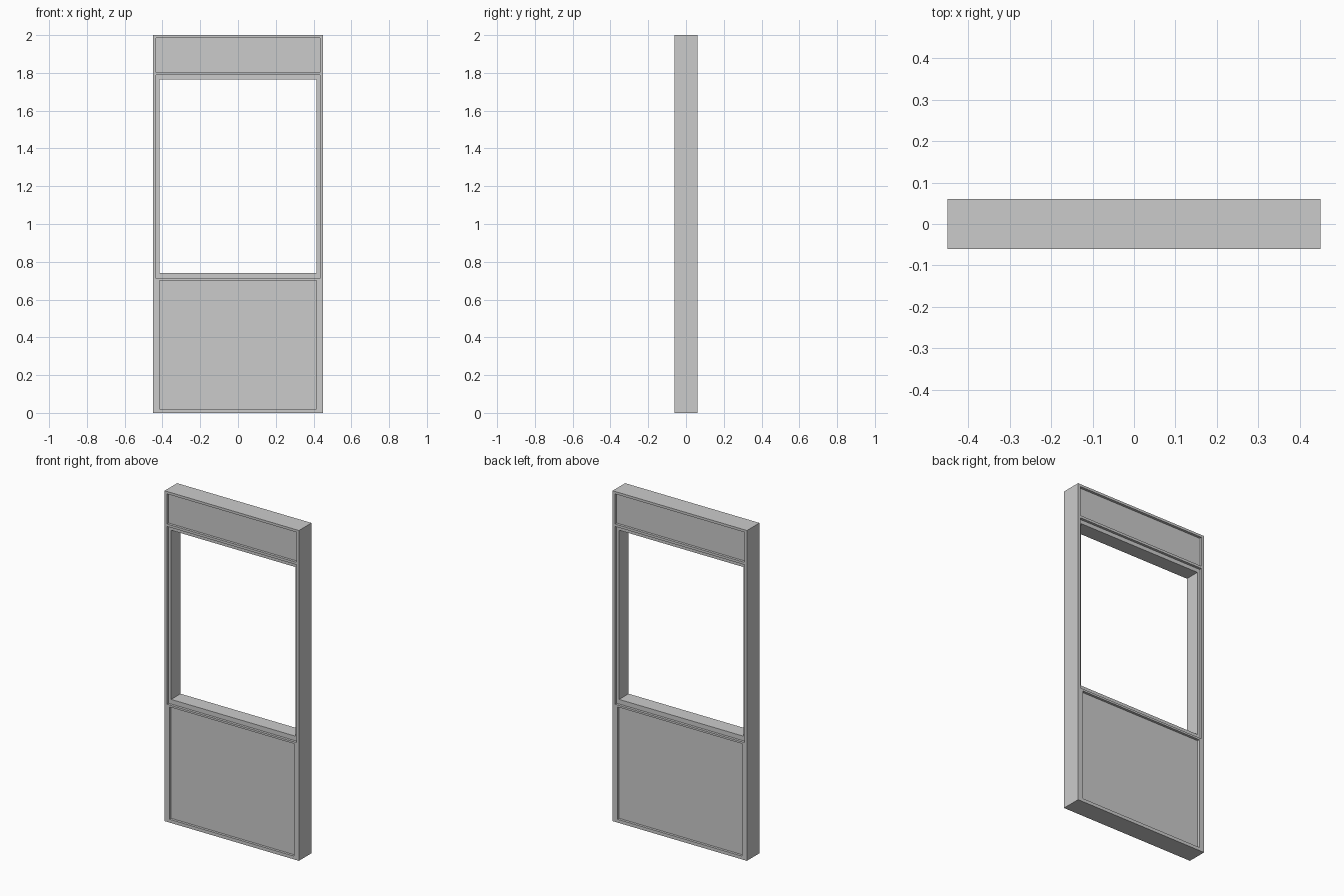
import bpy

if "Cube" in bpy.data.objects:
    bpy.data.objects.remove(bpy.data.objects["Cube"])

W, D, H = 0.90, 0.12, 2.0   # overall width, depth, height
RECESS = 0.015              # depth of the panel recesses


def box(name, width, y0, y1, z0, z1):
    """Box centred on x = 0, spanning y0..y1 and z0..z1."""
    bpy.ops.mesh.primitive_cube_add(size=1, location=(0, (y0 + y1) / 2, (z0 + z1) / 2))
    ob = bpy.context.object
    ob.name = name
    ob.scale = (width, y1 - y0, z1 - z0)
    bpy.ops.object.transform_apply(location=True, rotation=False, scale=True)
    return ob


def cut(target, cutter):
    """Subtract the cutter from the target and discard it."""
    cutter.hide_render = True
    mod = target.modifiers.new(cutter.name, 'BOOLEAN')
    mod.operation = 'DIFFERENCE'
    mod.solver = 'EXACT'
    mod.object = cutter
    bpy.context.view_layer.objects.active = target
    bpy.ops.object.modifier_apply(modifier=mod.name)
    bpy.data.objects.remove(cutter)


# Solid body of the partition
body = box("window_partition", W, -D / 2, D / 2, 0, H)

# Shallow recesses on both faces: (name, width, bottom, top)
recesses = [
    ("top_panel", 0.866, 1.803, 1.985),
    ("window_rebate", 0.866, 0.712, 1.788),
    ("lower_panel", 0.832, 0.02, 0.70),
]
for name, width, z0, z1 in recesses:
    for side in (-1, 1):
        inner, outer = side * (D / 2 - RECESS), side * (D / 2 + 0.05)
        cut(body, box(name, width, min(inner, outer), max(inner, outer), z0, z1))

# Window opening right through the body
cut(body, box("opening", 0.832, -D, D, 0.74, 1.764))
